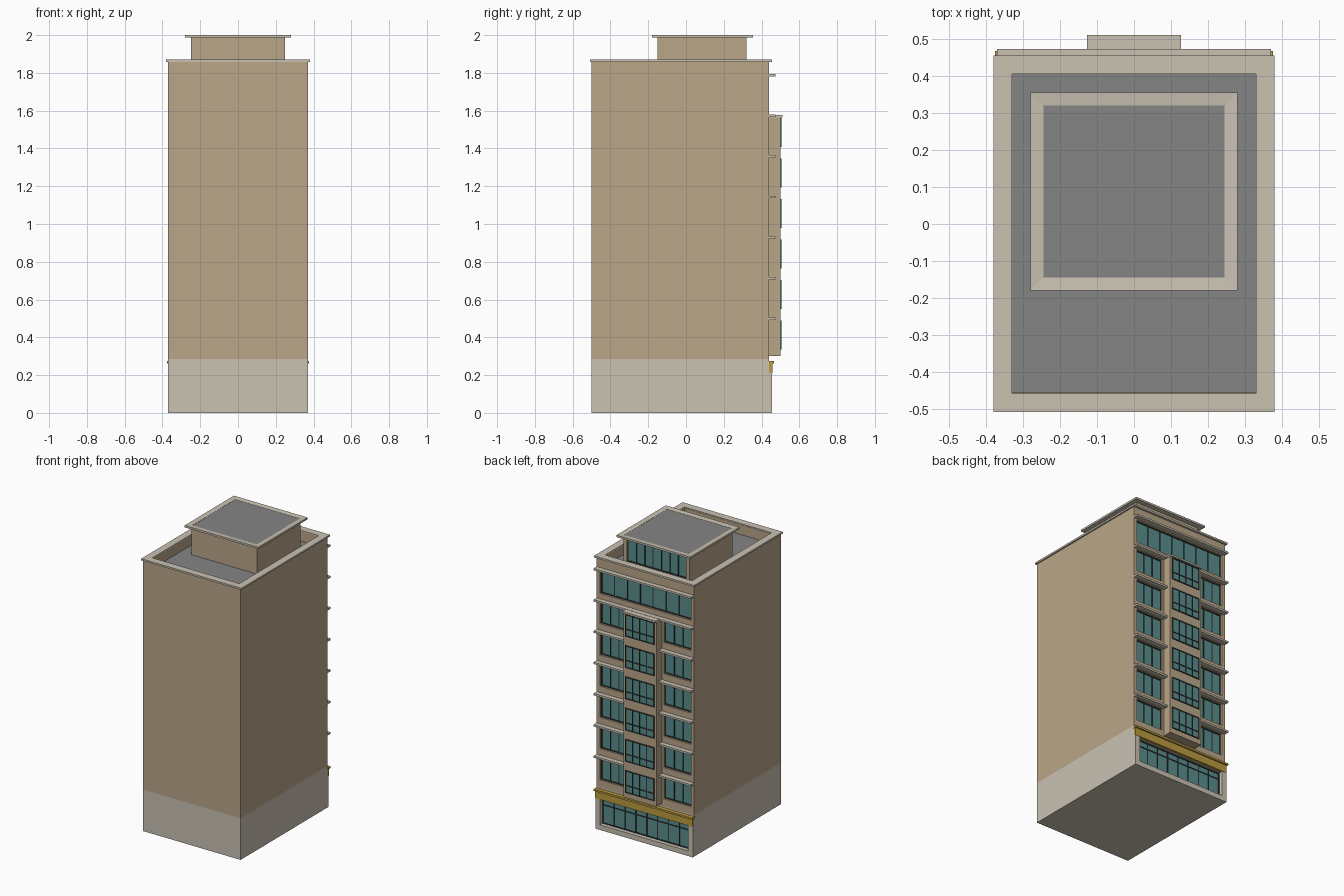
import bpy
import bmesh

cube = bpy.data.objects.get("Cube")
if cube:
    bpy.data.objects.remove(cube, do_unlink=True)


def material(name, rgb):
    m = bpy.data.materials.new(name)
    m.use_nodes = True
    m.diffuse_color = (*rgb, 1)
    m.node_tree.nodes["Principled BSDF"].inputs["Base Color"].default_value = (*rgb, 1)
    return m


TAN = material("tan wall", (0.49, 0.38, 0.25))
STONE = material("pale stone", (0.59, 0.54, 0.45))
ROOF = material("grey roofing", (0.235, 0.235, 0.24))
GLASS = material("teal glass", (0.10, 0.27, 0.265))
FRAME = material("dark frame", (0.03, 0.036, 0.036))
GOLD = material("gold sign band", (0.50, 0.33, 0.05))


def finish(name, bm, mat):
    bmesh.ops.recalc_face_normals(bm, faces=bm.faces)
    mesh = bpy.data.meshes.new(name)
    bm.to_mesh(mesh)
    bm.free()
    mesh.materials.append(mat)
    ob = bpy.data.objects.new(name, mesh)
    bpy.context.collection.objects.link(ob)
    return ob


def boxes(name, mat, *spans):
    """One object made of boxes, each given as x0, x1, y0, y1, z0, z1."""
    bm = bmesh.new()
    for x0, x1, y0, y1, z0, z1 in spans:
        for v in bmesh.ops.create_cube(bm, size=1)["verts"]:
            v.co.x = x0 if v.co.x < 0 else x1
            v.co.y = y0 if v.co.y < 0 else y1
            v.co.z = z0 if v.co.z < 0 else z1
    return finish(name, bm, mat)


def ring(name, mat, x, y0, y1, width, z0, z1, drop=0):
    """Rectangular coping; drop lowers the inner top edge."""
    bm = bmesh.new()
    loops = []
    for inset, z in ((0, z0), (0, z1), (width, z1 - drop), (width, z0)):
        a, b, c = x - inset, y0 + inset, y1 - inset
        loops.append([bm.verts.new(p) for p in
                      ((-a, b, z), (a, b, z), (a, c, z), (-a, c, z))])
    for i in range(4):
        p, q = loops[i], loops[(i + 1) % 4]
        for j in range(4):
            k = (j + 1) % 4
            bm.faces.new((p[j], p[k], q[k], q[j]))
    return finish(name, bm, mat)


def carve(ob, *spans):
    cutter = boxes("cutter", TAN, *spans)
    cutter.hide_render = True
    mod = ob.modifiers.new("openings", "BOOLEAN")
    mod.operation, mod.solver, mod.object = "DIFFERENCE", "EXACT", cutter
    bpy.context.view_layer.objects.active = ob
    bpy.ops.object.modifier_apply(modifier=mod.name)
    bpy.data.objects.remove(cutter, do_unlink=True)


def window(name, x0, x1, z0, z1, y, cols, transom=None):
    """Glass sheet with a frame, mullions and an optional transom."""
    boxes(name + "_glass", GLASS, (x0, x1, y, y + 0.004, z0, z1))
    w, t = 0.003, y + 0.008
    bars = [(x0, x1, y, t, z0, z0 + 2 * w), (x0, x1, y, t, z1 - 2 * w, z1)]
    for i in range(cols + 1):
        x = x0 + w + (x1 - x0 - 2 * w) * i / cols
        bars.append((x - w, x + w, y, t, z0, z1))
    if transom:
        z = z0 + (z1 - z0) * transom
        bars.append((x0, x1, y, t, z - w, z + w))
    boxes(name + "_frame", FRAME, *bars)


# Layout of storeys and openings on the glazed side
WALL, DEEP = 0.44, 0.42
STEP = 0.2145
ledges = [0.5 + STEP * i for i in range(7)]
openings = []
for i, z in enumerate(ledges[:-1]):
    for side, x0, x1 in (("left", 0.14, 0.345), ("right", -0.345, -0.14)):
        openings.append((f"{side}_window_{i + 1}", x0, x1, z - 0.165, z - 0.012, 3))
openings.append(("top_floor_window", -0.345, 0.345, 1.615, 1.772, 7))

# Tower with recessed windows and a sunken roof
tower = boxes("tower_walls", TAN, (-0.37, 0.37, -0.5, WALL, 0.285, 1.862))
carve(tower, (-0.33, 0.33, -0.455, 0.405, 1.79, 1.95),
      *[(x0, x1, DEEP, 0.6, z0, z1) for _, x0, x1, z0, z1, _ in openings])
for name, x0, x1, z0, z1, cols in openings:
    window(name, x0, x1, z0, z1, DEEP, cols)
boxes("main_roof", ROOF, (-0.33, 0.33, -0.455, 0.405, 1.785, 1.796))
ring("parapet_coping", STONE, 0.38, -0.507, 0.455, 0.05, 1.858, 1.87)

# Stone base and shopfront
base = boxes("stone_base", STONE, (-0.37, 0.37, -0.5, WALL, 0, 0.285))
carve(base, (-0.335, 0.335, DEEP, 0.6, 0.035, 0.205))
boxes("shopfront_surround", STONE,
      (-0.37, -0.335, WALL, 0.455, 0, 0.215),
      (0.335, 0.37, WALL, 0.455, 0, 0.215),
      (-0.335, 0.335, WALL, 0.455, 0, 0.035))
window("shopfront", -0.335, 0.335, 0.035, 0.205, DEEP, 8, 0.75)
boxes("sign_band", GOLD,
      (-0.37, 0.37, WALL, 0.457, 0.21, 0.262),
      (-0.375, 0.375, WALL, 0.467, 0.262, 0.275))

# Floor ledges
boxes("floor_ledges", STONE,
      *[(-0.37, 0.37, WALL, 0.473, z - 0.007, z + 0.006) for z in ledges])

# Projecting bay with its own windows
boxes("bay", TAN, (-0.125, 0.125, WALL, 0.5, 0.3, 1.565))
boxes("bay_cap", STONE, (-0.127, 0.127, WALL, 0.51, 1.565, 1.577))
for i, z in enumerate(ledges[:-1]):
    window(f"bay_window_{i + 1}", -0.11, 0.11, z - 0.165, z - 0.012, 0.498, 4, 0.33)

# Rooftop penthouse
pent = boxes("penthouse_walls", TAN, (-0.25, 0.25, -0.15, 0.32, 1.79, 1.988))
carve(pent, (-0.225, 0.225, 0.305, 0.5, 1.82, 1.97))
window("penthouse_window", -0.225, 0.225, 1.82, 1.97, 0.305, 7)
ring("penthouse_coping", STONE, 0.28, -0.18, 0.355, 0.035, 1.987, 2.0, 0.003)
boxes("penthouse_roof", ROOF, (-0.245, 0.245, -0.145, 0.32, 1.988, 1.996))
